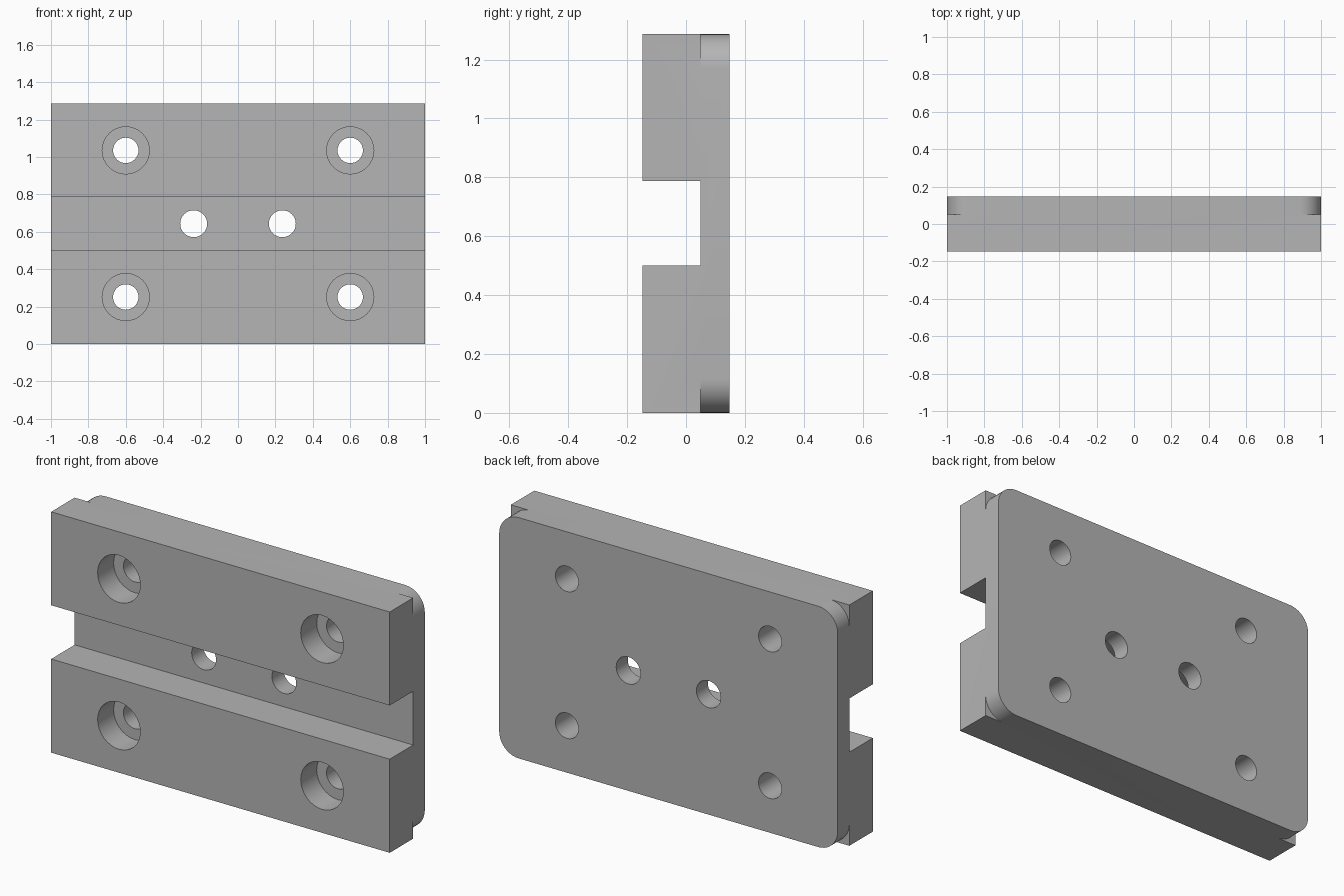
import bpy, bmesh, math
from mathutils import Vector

if "Cube" in bpy.data.objects:
    bpy.data.objects.remove(bpy.data.objects["Cube"])

HEIGHT, HALF_Y, STEP_Y = 1.286, 0.148, 0.05
GROOVE_LOW, GROOVE_HIGH = 0.5, 0.787
CORNER, OVER = 0.115, 0.05
MID = HEIGHT / 2


def prism(bm, points, sweep):
    """Extrude a closed outline along a vector."""
    face = bm.faces.new([bm.verts.new(p) for p in points])
    ext = bmesh.ops.extrude_face_region(bm, geom=[face])
    verts = [g for g in ext["geom"] if isinstance(g, bmesh.types.BMVert)]
    bmesh.ops.translate(bm, vec=Vector(sweep), verts=verts)


def stepped_pin(bm, x, z, steps, sides=32):
    """Closed pin along y, from (y, radius) pairs."""
    rings = []
    for y, r in steps:
        angles = [math.tau * i / sides for i in range(sides)]
        rings.append([bm.verts.new((x + r * math.cos(a), y, z + r * math.sin(a)))
                      for a in angles])
    for a, b in zip(rings, rings[1:]):
        for i in range(sides):
            j = (i + 1) % sides
            bm.faces.new((a[i], a[j], b[j], b[i]))
    bm.faces.new(rings[0])
    bm.faces.new(rings[-1])


def finish(bm, name):
    bmesh.ops.recalc_face_normals(bm, faces=bm.faces[:])
    mesh = bpy.data.meshes.new(name)
    bm.to_mesh(mesh)
    bm.free()
    obj = bpy.data.objects.new(name, mesh)
    bpy.context.collection.objects.link(obj)
    return obj


# Grooved block: channel outline swept across the width
bm = bmesh.new()
outline = [(-HALF_Y, 0), (HALF_Y, 0), (HALF_Y, HEIGHT), (-HALF_Y, HEIGHT),
           (-HALF_Y, GROOVE_HIGH), (STEP_Y, GROOVE_HIGH),
           (STEP_Y, GROOVE_LOW), (-HALF_Y, GROOVE_LOW)]
prism(bm, [(-1, y, z) for y, z in outline], (2, 0, 0))
plate = finish(bm, "mounting_plate")

# Cutters: counterbored corner holes and plain middle holes
bm = bmesh.new()
front, back = -HALF_Y - OVER, HALF_Y + OVER
floor = -HALF_Y + 0.135
for sx in (-1, 1):
    stepped_pin(bm, sx * 0.237, MID, [(front, 0.072), (back, 0.072)])
    for sz in (-1, 1):
        stepped_pin(bm, sx * 0.6, MID + sz * 0.392,
                    [(front, 0.126), (floor, 0.126), (floor, 0.068), (back, 0.068)])
        # Rounded corners on the rear part only
        arc = [math.pi / 2 * i / 10 for i in range(11)]
        pts = [(1 - CORNER + CORNER * math.sin(a),
                MID - CORNER + CORNER * math.cos(a)) for a in arc]
        pts += [(1 + OVER, MID - CORNER), (1 + OVER, MID + OVER),
                (1 - CORNER, MID + OVER)]
        prism(bm, [(sx * x, STEP_Y, MID + sz * z) for x, z in pts],
              (0, back - STEP_Y, 0))
cutter = finish(bm, "hole_and_corner_cutter")
cutter.hide_render = True

# Apply the cut and drop the cutter
bpy.ops.object.select_all(action="DESELECT")
bpy.context.view_layer.objects.active = plate
plate.select_set(True)
cut = plate.modifiers.new("cut", "BOOLEAN")
cut.operation, cut.solver, cut.object = "DIFFERENCE", "EXACT", cutter
bpy.ops.object.modifier_apply(modifier=cut.name)
bpy.data.objects.remove(cutter)

# Single grey finish
grey = bpy.data.materials.new("plain_grey")
grey.use_nodes = True
colour = (0.46, 0.46, 0.46, 1)
grey.diffuse_color = colour
grey.node_tree.nodes["Principled BSDF"].inputs["Base Color"].default_value = colour
plate.data.materials.clear()
plate.data.materials.append(grey)
bpy.ops.object.shade_smooth_by_angle(angle=math.radians(30))
